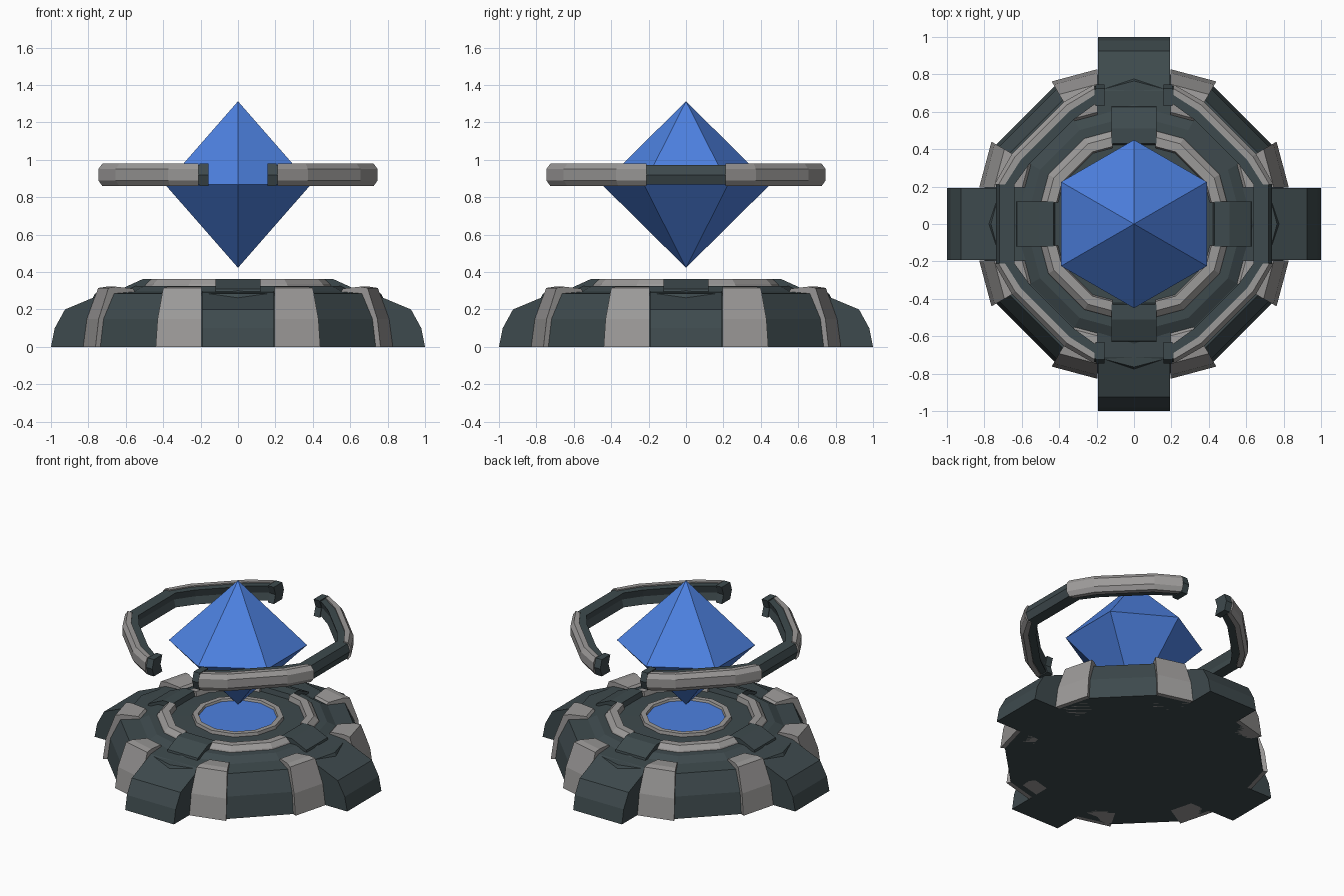
import bpy, bmesh, math

if "Cube" in bpy.data.objects:
    bpy.data.objects.remove(bpy.data.objects["Cube"])

def mat(name, c):
    m = bpy.data.materials.new(name)
    m.diffuse_color = (*c, 1)
    m.use_nodes = True
    m.node_tree.nodes["Principled BSDF"].inputs["Base Color"].default_value = m.diffuse_color
    return m

SLATE = mat("dark slate", (0.048, 0.068, 0.074))
STONE = mat("grey stone", (0.33, 0.32, 0.315))
BLUE = mat("crystal blue", (0.075, 0.22, 0.75))

def finish(name, bm, m):
    bmesh.ops.recalc_face_normals(bm, faces=bm.faces)
    me = bpy.data.meshes.new(name)
    bm.to_mesh(me)
    bm.free()
    me.materials.append(m)
    ob = bpy.data.objects.new(name, me)
    bpy.context.collection.objects.link(ob)
    return ob

def lathe(name, prof, n, m, start=0.0):
    """Flat-sided turned shape; ends are closed with n-gons or tips."""
    bm = bmesh.new()
    rows = []
    for r, z in prof:
        if r == 0:
            rows.append([bm.verts.new((0, 0, z))] * n)
        else:
            rows.append([bm.verts.new((r * math.cos(start + i * math.tau / n),
                                       r * math.sin(start + i * math.tau / n), z)) for i in range(n)])
    for a, b in zip(rows, rows[1:]):
        for i in range(n):
            j = (i + 1) % n
            bm.faces.new(list(dict.fromkeys((a[i], a[j], b[j], b[i]))))
    for r in (rows[0], rows[-1]):
        if r[0] is not r[1]:
            bm.faces.new(r)
    return finish(name, bm, m)

def turn(k):
    c, s = [(1, 0), (0, 1), (-1, 0), (0, -1)][k]
    return lambda x, y: (c * x - s * y, s * x + c * y)

def flip(k):
    t = turn(k)
    return lambda x, y: t(-x, y)

TURNS = [turn(k) for k in range(4)]
EIGHT = TURNS + [flip(k) for k in range(4)]

def sweep(name, path, prof, m, copies):
    """path: functions r -> (x, y); prof: closed (r, z) section."""
    bm = bmesh.new()
    for t in copies:
        rows = [[bm.verts.new((*t(*p(r)), z)) for r, z in prof] for p in path]
        n = len(prof)
        for a, b in zip(rows, rows[1:]):
            for i in range(n):
                j = (i + 1) % n
                bm.faces.new((a[i], a[j], b[j], b[i]))
        bm.faces.new(rows[0])
        bm.faces.new(rows[-1])
    return finish(name, bm, m)

def corner(deg):
    a = math.radians(deg)
    return lambda r: (r * math.cos(a), r * math.sin(a))

T15 = math.tan(math.radians(15))
def near_y(w):     # point on the dodecagon edge beside the y axis
    return lambda r: (w, r - w * T15)
def near_x(w):
    return lambda r: (r - w * T15, w)
def side(w):       # straight block across the x axis
    return lambda r: (r, w)

# Twelve-sided base
lathe("base", [(0.85, 0), (0.83, 0.15), (0.765, 0.285), (0.64, 0.295), (0.58, 0.325),
               (0.30, 0.33)], 12, SLATE)

# Four buttresses and the small blocks above them
sweep("buttresses", [side(-0.193), side(0.193)],
      [(0.5, 0), (1, 0), (0.98, 0.10), (0.925, 0.20), (0.71, 0.29), (0.5, 0.305)], SLATE, TURNS)
sweep("inner_blocks", [side(-0.12), side(0.12)],
      [(0.415, 0.30), (0.63, 0.29), (0.625, 0.31), (0.51, 0.362), (0.43, 0.362)], SLATE, TURNS)

# Grey ribs either side of each buttress
sweep("ribs", [near_y(0.195), corner(60)],
      [(0.7, 0), (0.88, 0), (0.86, 0.15), (0.80, 0.315), (0.755, 0.322), (0.65, 0.312), (0.63, 0.29)],
      STONE, EIGHT)

# Grey arcs on the top deck
sweep("deck_arcs", [near_x(0.115), corner(30), corner(60), near_y(0.115)],
      [(0.435, 0.32), (0.535, 0.31), (0.525, 0.335), (0.495, 0.362), (0.445, 0.362)], STONE, TURNS)

# Centre socket: grey rim and blue disc
sweep("socket_rim", [corner(30 * i) for i in range(13)],
      [(0.25, 0.325), (0.30, 0.325), (0.295, 0.352), (0.26, 0.352)], STONE, TURNS[:1])
lathe("socket_disc", [(0.258, 0.325), (0.258, 0.337)], 12, BLUE)

# Floating crystal
lathe("crystal", [(0, 0.423), (0.45, 0.868), (0, 1.313)], 6, BLUE, math.pi / 2)

# Floating ring: two dark halves, grey shells on the diagonals, end collars
W = 0.21
quarter = [lambda r: (r, W), lambda r: (0.875 * r, 0.5 * r),
           lambda r: (0.5 * r, 0.875 * r), lambda r: (W, r)]
def below(p):
    return lambda r: (p(r)[0], -p(r)[1])
half = [lambda r: (0.17, -r)] + [below(p) for p in quarter[::-1]] + quarter + [lambda r: (0.17, r)]
sweep("ring_halves", half,
      [(0.64, 0.868), (0.72, 0.868), (0.738, 0.92), (0.72, 0.972), (0.64, 0.972), (0.655, 0.92)],
      SLATE, [TURNS[0], TURNS[2]])
sweep("ring_shells", quarter,
      [(0.69, 0.86), (0.725, 0.86), (0.747, 0.89), (0.747, 0.95), (0.725, 0.98), (0.69, 0.98)],
      STONE, TURNS)
sweep("ring_ends", [lambda r: (0.158, r), lambda r: (0.205, r)],
      [(0.63, 0.86), (0.725, 0.86), (0.745, 0.92), (0.725, 0.98), (0.63, 0.98), (0.65, 0.92)],
      SLATE, [lambda x, y: (x, y), lambda x, y: (-x, y), lambda x, y: (x, -y), lambda x, y: (-x, -y)])
